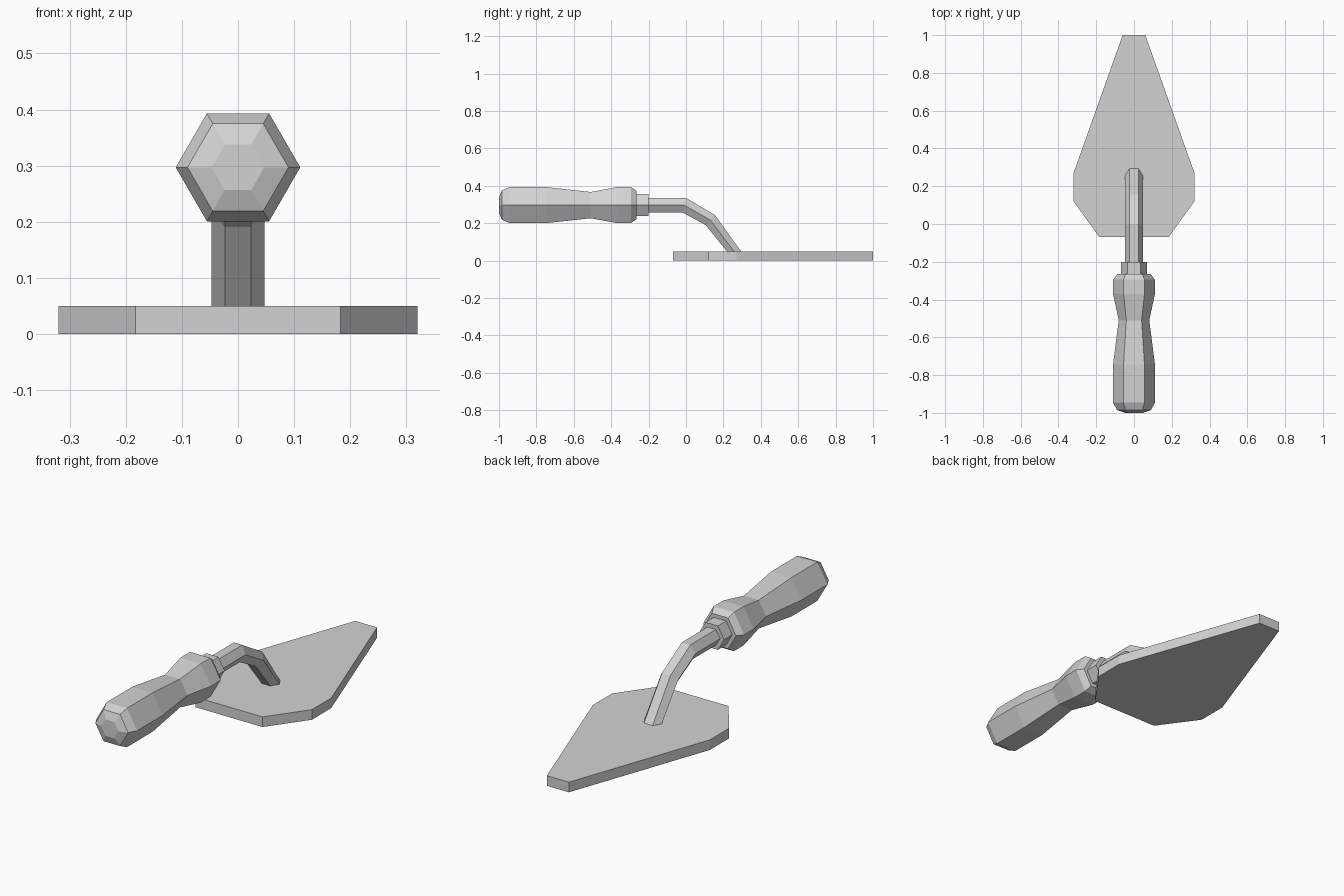
import bpy
import bmesh
from math import cos, sin, pi

cube = bpy.data.objects.get("Cube")
if cube:
    bpy.data.objects.remove(cube, do_unlink=True)

SIDES = 6
AXIS_Z = 0.297

grey = bpy.data.materials.new("light grey")
grey.use_nodes = True
grey.diffuse_color = (0.65, 0.65, 0.65, 1)
grey.node_tree.nodes["Principled BSDF"].inputs["Base Color"].default_value = grey.diffuse_color


def loft(name, rings):
    """Skin a list of closed point rings and cap both ends."""
    bm = bmesh.new()
    loops = [[bm.verts.new(p) for p in ring] for ring in rings]
    n = len(loops[0])
    for a, b in zip(loops, loops[1:]):
        for i in range(n):
            j = (i + 1) % n
            bm.faces.new((a[i], a[j], b[j], b[i]))
    bm.faces.new(loops[0])
    bm.faces.new(loops[-1])
    bmesh.ops.recalc_face_normals(bm, faces=bm.faces)
    mesh = bpy.data.meshes.new(name)
    bm.to_mesh(mesh)
    bm.free()
    mesh.materials.append(grey)
    obj = bpy.data.objects.new(name, mesh)
    bpy.context.collection.objects.link(obj)
    return obj


def hexagon(y, z, radius, up_y, up_z):
    """Six-sided ring, corners on +-x, with a slanted up vector for mitres."""
    angles = [2 * pi * i / SIDES for i in range(SIDES)]
    return [(radius * cos(a), y + up_y * sin(a), z + up_z * sin(a)) for a in angles]


def turned(name, profile):
    """Six-sided turned part along y from (y, radius) pairs."""
    return loft(name, [hexagon(y, AXIS_Z, r, 0, r) for y, r in profile])


# Handle with a narrow waist and rounded ends
turned("handle", [(-1.0, 0.047), (-0.985, 0.09), (-0.945, 0.111), (-0.745, 0.111),
                  (-0.51, 0.081), (-0.37, 0.111), (-0.295, 0.111), (-0.265, 0.088)])

# Collar between the handle and the stem
turned("collar", [(-0.28, 0.068), (-0.2, 0.068)])

# Bent stem, mitred at each bend and cut level at the blade
loft("stem", [hexagon(-0.21, AXIS_Z, 0.047, 0, 0.0445),
              hexagon(-0.01, AXIS_Z, 0.047, 0.0115, 0.0445),
              hexagon(0.13, 0.217, 0.047, 0.029, 0.0306),
              hexagon(0.264, 0.04, 0.047, 0.0433, 0)])

# Flat blade, one half outline mirrored across x
half = [(0.183, -0.07), (0.32, 0.12), (0.32, 0.27), (0.06, 1.0)]
outline = half + [(-x, y) for x, y in reversed(half)]
loft("blade", [[(x, y, z) for x, y in outline] for z in (0, 0.05)])
